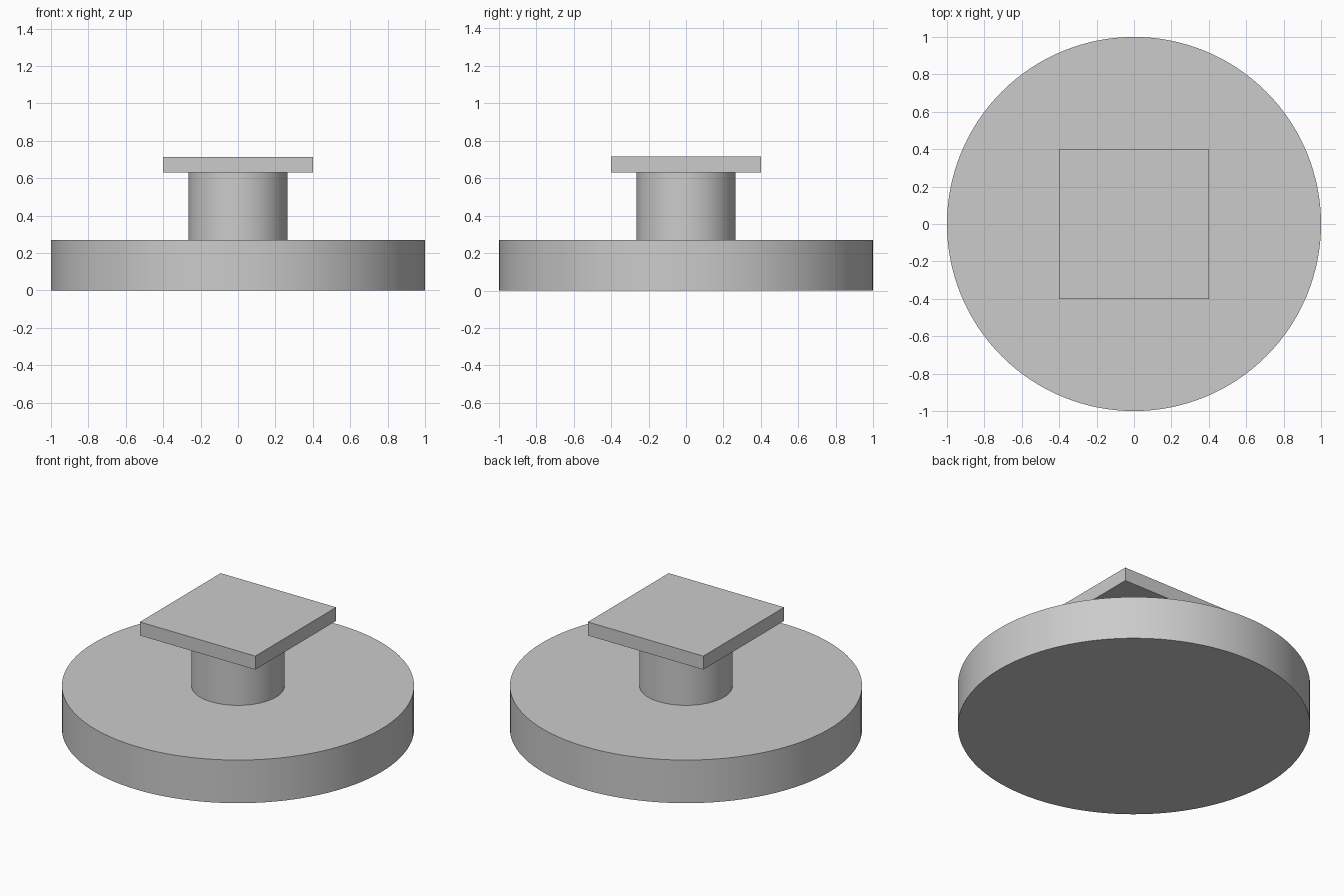
import bpy
import math

# Remove the default cube
default = bpy.data.objects.get("Cube")
if default:
    bpy.data.objects.remove(default, do_unlink=True)

# Single plain grey
grey = bpy.data.materials.new("plain grey")
grey.use_nodes = True
colour = (0.6, 0.6, 0.6, 1)
grey.diffuse_color = colour
grey.node_tree.nodes["Principled BSDF"].inputs["Base Color"].default_value = colour


def finish(name):
    obj = bpy.context.object
    obj.name = name
    obj.data.materials.append(grey)
    return obj


def disc(name, radius, bottom, top, sides):
    bpy.ops.mesh.primitive_cylinder_add(
        vertices=sides, radius=radius, depth=top - bottom,
        location=(0, 0, (bottom + top) / 2))
    finish(name)
    bpy.ops.object.shade_smooth_by_angle(angle=math.radians(30))


BASE_TOP, COLUMN_TOP, PLATE_TOP = 0.27, 0.63, 0.715

# Round base and column
disc("round_base", 1.0, 0, BASE_TOP, 128)
disc("column", 0.265, BASE_TOP, COLUMN_TOP, 64)

# Square plate on top
bpy.ops.mesh.primitive_cube_add(size=1, location=(0, 0, (COLUMN_TOP + PLATE_TOP) / 2))
bpy.context.object.scale = (0.8, 0.8, PLATE_TOP - COLUMN_TOP)
bpy.ops.object.transform_apply(location=False, rotation=False, scale=True)
finish("square_plate")
